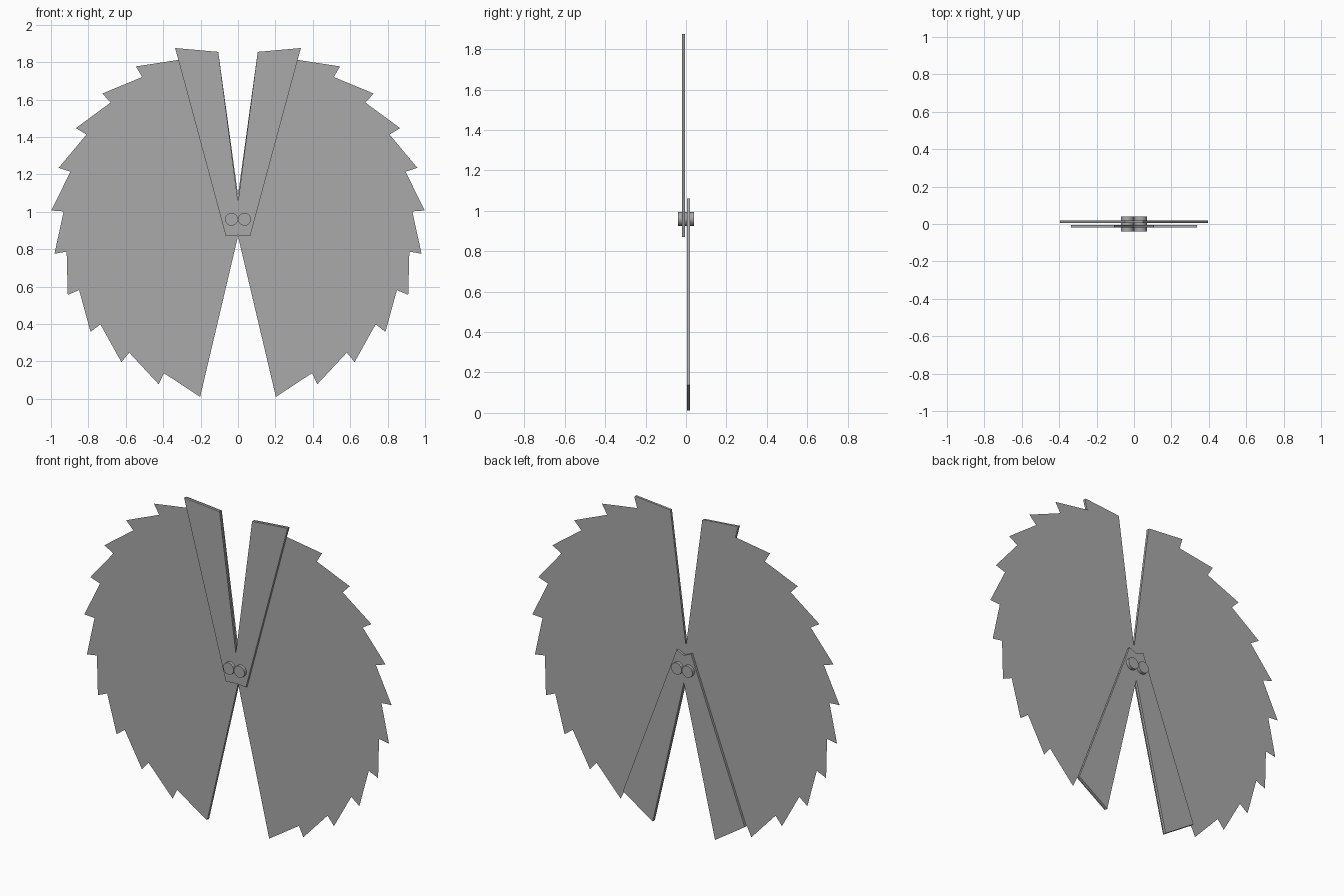
import bpy
import bmesh
from math import sin, cos, radians, pi
from mathutils import Matrix, Vector

cube = bpy.data.objects.get("Cube")
if cube:
    bpy.data.objects.remove(cube, do_unlink=True)

PIVOT_X, PIVOT_Z = 0.035, 0.96
BLADES, STEP = 12, 13.8
NOTCH_R, NOTCH_A = 0.898, 4.5     # inner corner of the first blade
TIP_R, TIP_A = 0.964, 18.2        # outer corner of the first blade

grey = bpy.data.materials.new("plain_grey")
grey.use_nodes = True
grey.diffuse_color = (0.4, 0.4, 0.4, 1)
grey.node_tree.nodes["Principled BSDF"].inputs["Base Color"].default_value = grey.diffuse_color


def polar(radius, angle):
    """Point around the pivot, angle clockwise from straight up."""
    a = radians(angle)
    return Vector((radius * sin(a), radius * cos(a)))


def turn(x, z, angle):
    a = radians(angle)
    return Vector((x * cos(a) + z * sin(a), z * cos(a) - x * sin(a)))


def add_object(name, bm):
    bmesh.ops.recalc_face_normals(bm, faces=bm.faces)
    mesh = bpy.data.meshes.new(name)
    bm.to_mesh(mesh)
    bm.free()
    mesh.materials.append(grey)
    obj = bpy.data.objects.new(name, mesh)
    bpy.context.collection.objects.link(obj)
    return obj


def plate(name, outline, side, y, depth=0):
    """Flat outline around one pivot, mirrored by side, optionally thick."""
    bm = bmesh.new()
    face = bm.faces.new([bm.verts.new((side * (PIVOT_X + p.x), y, PIVOT_Z + p.y))
                         for p in outline])
    if depth:
        geom = bmesh.ops.extrude_face_region(bm, geom=[face], use_keep_orig=True)["geom"]
        moved = [v for v in geom if isinstance(v, bmesh.types.BMVert)]
        bmesh.ops.translate(bm, verts=moved, vec=(0, depth, 0))
    return add_object(name, bm)


def blade(angle):
    return [polar(NOTCH_R, NOTCH_A + angle), polar(TIP_R, TIP_A + angle),
            turn(0.03, -0.09, angle), turn(-0.058, -0.083, angle)]


# Sawtooth leaf outline: one notch and tip per blade, closed on the centre line
leaf = []
for k in range(BLADES):
    leaf += [polar(NOTCH_R, NOTCH_A + k * STEP), polar(TIP_R, TIP_A + k * STEP)]
leaf += [Vector((-PIVOT_X, -0.09)), Vector((-PIVOT_X, 0.13))]

for label, side in (("left", 1), ("right", -1)):
    plate(label + "_leaf", leaf, side, 0)
    # Thick guards over the first and last blade
    plate(label + "_front_guard", blade(0), side, -0.02, 0.014)
    plate(label + "_back_guard", blade((BLADES - 1) * STEP), side, 0.006, 0.014)
    # Pivot pin
    bm = bmesh.new()
    bmesh.ops.create_cone(bm, cap_ends=True, segments=32, radius1=0.034,
                          radius2=0.034, depth=0.078,
                          matrix=Matrix.Translation((side * PIVOT_X, 0, PIVOT_Z))
                          @ Matrix.Rotation(pi / 2, 4, "X"))
    pin = add_object(label + "_pivot_pin", bm)
    bpy.ops.object.select_all(action="DESELECT")
    pin.select_set(True)
    bpy.context.view_layer.objects.active = pin
    bpy.ops.object.shade_smooth_by_angle()
